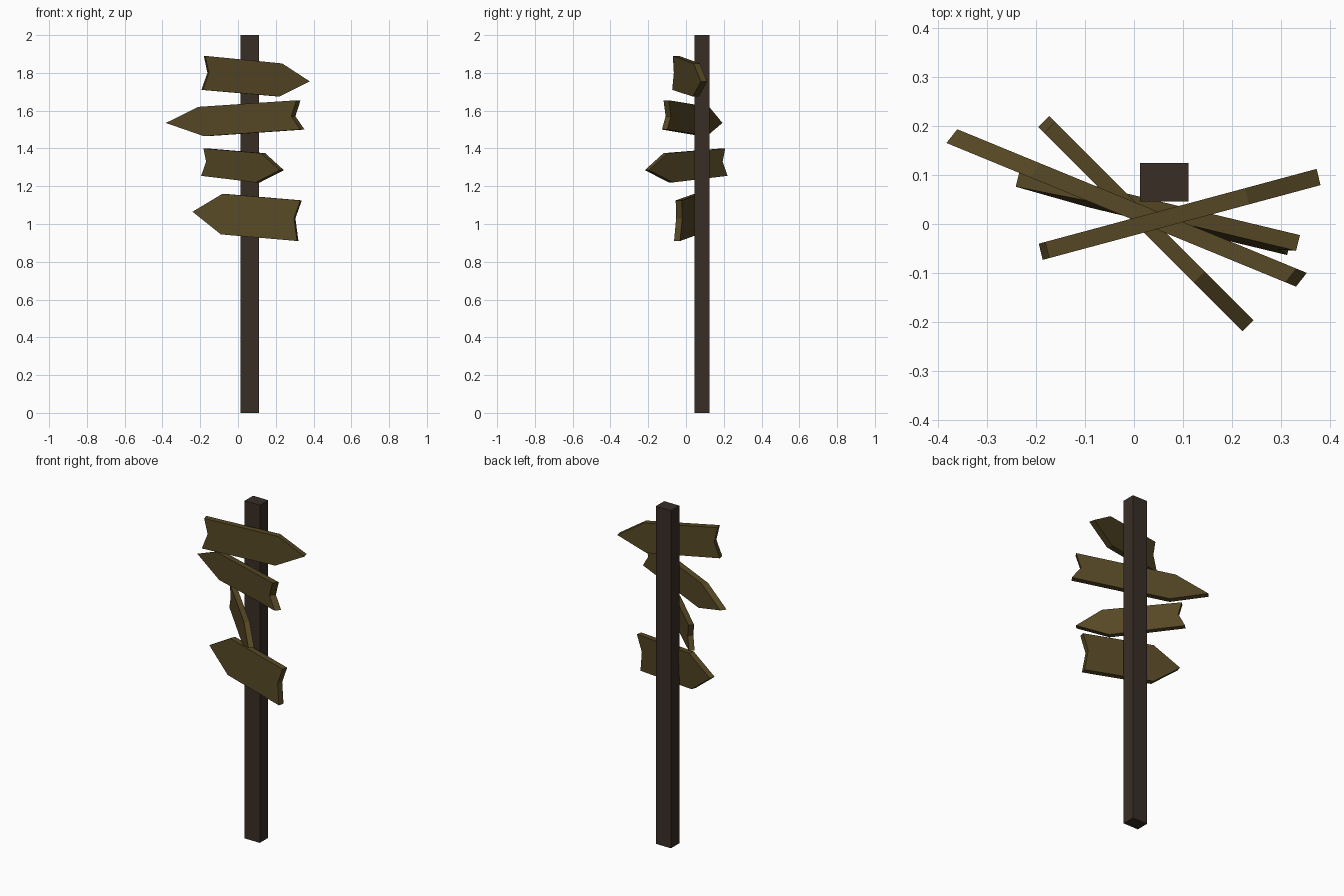
import bpy
import bmesh
from mathutils import Vector

cube = bpy.data.objects.get("Cube")
if cube:
    bpy.data.objects.remove(cube)


def make_material(name, rgb):
    mat = bpy.data.materials.new(name)
    mat.use_nodes = True
    mat.diffuse_color = (*rgb, 1)
    mat.node_tree.nodes["Principled BSDF"].inputs["Base Color"].default_value = (*rgb, 1)
    return mat


board_wood = make_material("board wood", (0.092, 0.064, 0.018))
post_wood = make_material("dark post wood", (0.040, 0.027, 0.019))


def prism(name, points, offset, mat):
    """Extrude a closed outline along an offset vector into a solid."""
    bm = bmesh.new()
    face = bm.faces.new([bm.verts.new(p) for p in points])
    result = bmesh.ops.extrude_face_region(bm, geom=[face], use_keep_orig=True)
    moved = [g for g in result["geom"] if isinstance(g, bmesh.types.BMVert)]
    bmesh.ops.translate(bm, verts=moved, vec=offset)
    bmesh.ops.recalc_face_normals(bm, faces=bm.faces)
    mesh = bpy.data.meshes.new(name)
    bm.to_mesh(mesh)
    bm.free()
    mesh.materials.append(mat)
    obj = bpy.data.objects.new(name, mesh)
    bpy.context.collection.objects.link(obj)


def arrow_board(name, outline, y_mid, slope, half, lean=0):
    """Arrow outline (x, z) laid on an upright plane turned by slope, thickened by half each way."""
    z_mid = sum(z for _, z in outline) / len(outline)
    half = Vector((*half, 0))
    points = [Vector((x, y_mid + slope * (x - 0.05) + lean * (z - z_mid), z)) - half
              for x, z in outline]
    prism(name, points, 2 * half, board_wood)


# Post
x0, x1, y0, y1 = 0.012, 0.111, 0.046, 0.124
prism("post", [(x0, y0, 0), (x1, y0, 0), (x1, y1, 0), (x0, y1, 0)], Vector((0, 0, 2)), post_wood)

# Boards: tail top, notch, tail bottom, lower shoulder, tip, upper shoulder
arrow_board("top_board",
            [(-0.177, 1.89), (-0.158, 1.80), (-0.19, 1.71),
             (0.215, 1.675), (0.376, 1.755), (0.23, 1.85)],
            0.008, 0.269, (-0.004, 0.0165))
arrow_board("upper_middle_board",
            [(0.32, 1.655), (0.293, 1.57), (0.341, 1.50),
             (-0.17, 1.465), (-0.371, 1.535), (-0.2, 1.62)],
            0.006, -0.411, (0.011, 0.014))
arrow_board("lower_middle_board",
            [(-0.172, 1.40), (-0.158, 1.33), (-0.184, 1.255),
             (0.105, 1.22), (0.232, 1.285), (0.133, 1.375)],
            -0.025, -1, (0.011, 0.011))
arrow_board("bottom_board",
            [(0.334, 1.125), (0.3, 1.03), (0.316, 0.91),
             (-0.087, 0.945), (-0.237, 1.065), (-0.078, 1.16)],
            0.023, -0.235, (0.004, 0.016), lean=0.06)
